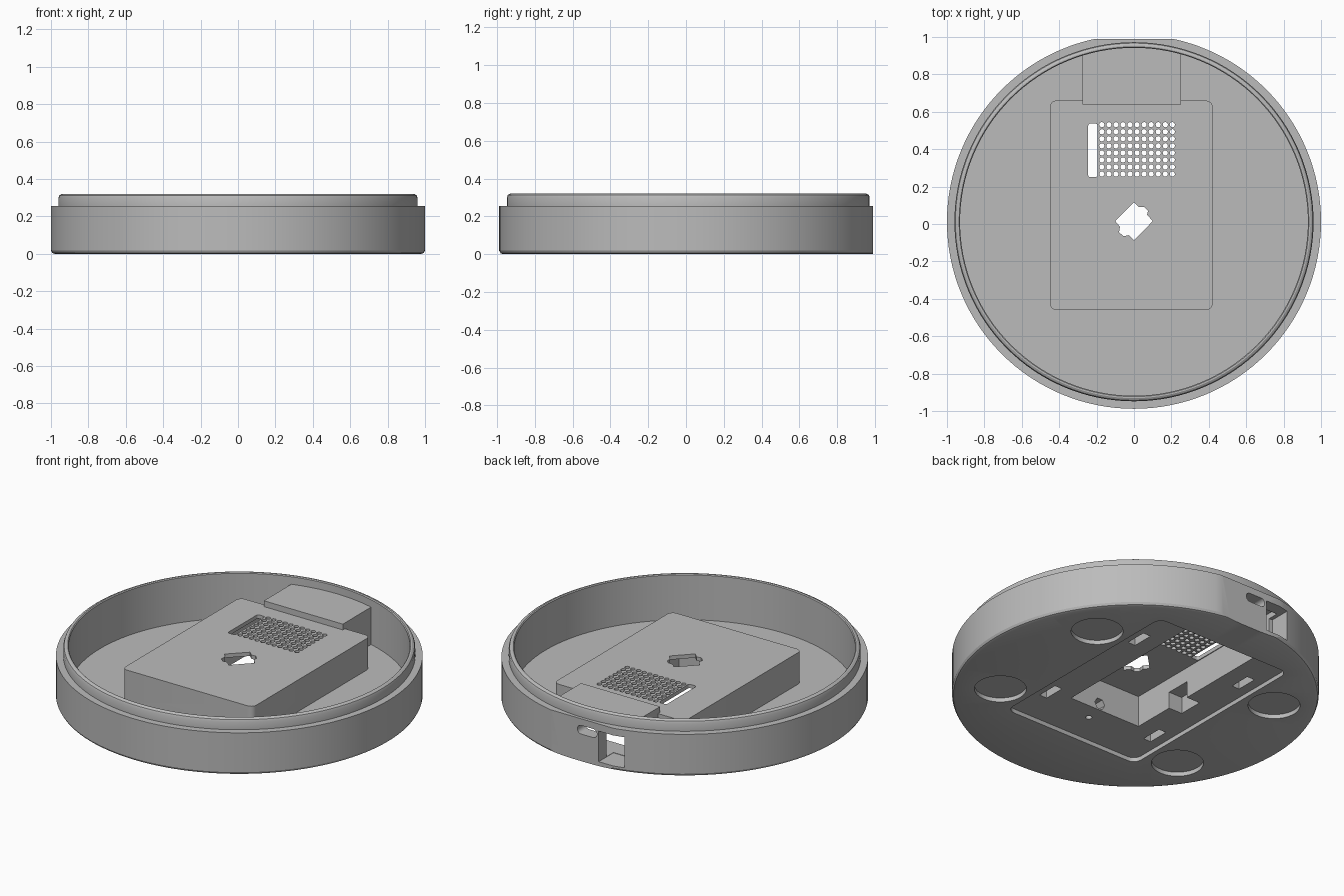
import bpy, bmesh, math
from mathutils import Matrix

if "Cube" in bpy.data.objects:
    bpy.data.objects.remove(bpy.data.objects["Cube"])

CY = 0.012          # y of the round housing's axis
MID = -0.013        # x of the electronics bay

grey = bpy.data.materials.new("matte_grey")
grey.use_nodes = True
grey.diffuse_color = (0.5, 0.5, 0.5, 1)
grey.node_tree.nodes["Principled BSDF"].inputs["Base Color"].default_value = (0.5, 0.5, 0.5, 1)


def finish(name, bm):
    bmesh.ops.recalc_face_normals(bm, faces=bm.faces)
    mesh = bpy.data.meshes.new(name)
    bm.to_mesh(mesh)
    bm.free()
    mesh.materials.append(grey)
    ob = bpy.data.objects.new(name, mesh)
    bpy.context.collection.objects.link(ob)
    return ob


def lathe(name, profile, segments=128):
    bm = bmesh.new()
    rings = []
    for r, z in profile:
        if r == 0:
            rings.append([bm.verts.new((0, CY, z))] * segments)
        else:
            rings.append([bm.verts.new((r * math.cos(a), CY + r * math.sin(a), z))
                          for a in (math.tau * i / segments for i in range(segments))])
    for low, high in zip(rings, rings[1:]):
        for i in range(segments):
            j = (i + 1) % segments
            corners = list(dict.fromkeys((low[i], low[j], high[j], high[i])))
            bm.faces.new(corners)
    return finish(name, bm)


def prisms(name, outlines, z0, z1, matrix=None):
    """Extrude one or more flat outlines from z0 to z1 in a single object."""
    bm = bmesh.new()
    for outline in outlines:
        base = bm.faces.new([bm.verts.new((x, y, z0)) for x, y in outline])
        top = bmesh.ops.extrude_face_region(bm, geom=[base])["geom"]
        moved = [v for v in top if isinstance(v, bmesh.types.BMVert)]
        bmesh.ops.translate(bm, verts=moved, vec=(0, 0, z1 - z0))
    if matrix:
        bm.transform(matrix)
    return finish(name, bm)


def circle(x, y, r, n=16):
    return [(x + r * math.cos(math.tau * i / n), y + r * math.sin(math.tau * i / n))
            for i in range(n)]


def rounded(x0, x1, y0, y1, r, n=5):
    pts = []
    centres = ((x1 - r, y1 - r), (x0 + r, y1 - r), (x0 + r, y0 + r), (x1 - r, y0 + r))
    for q, (cx, cy) in enumerate(centres):
        for i in range(n + 1):
            a = math.pi / 2 * (q + i / n)
            pts.append((cx + r * math.cos(a), cy + r * math.sin(a)))
    return pts


def rect(x0, x1, y0, y1):
    return [(x0, y0), (x1, y0), (x1, y1), (x0, y1)]


# Round tray with a stepped, softened lip
housing = lathe("round_housing", [
    (0, 0), (0.98, 0), (0.993, 0.005), (1, 0.018), (1, 0.255), (0.96, 0.255),
    (0.96, 0.3), (0.955, 0.313), (0.943, 0.32), (0.935, 0.32), (0.93, 0.315),
    (0.93, 0.045), (0, 0.045)])


def combine(tool, operation):
    mod = housing.modifiers.new(tool.name, 'BOOLEAN')
    mod.operation = operation
    mod.solver = 'EXACT'
    mod.object = tool
    bpy.context.view_layer.objects.active = housing
    bpy.ops.object.modifier_apply(modifier=mod.name)
    bpy.data.objects.remove(tool)


def add(*args):
    combine(prisms(*args), 'UNION')


def cut(*args):
    combine(prisms(*args), 'DIFFERENCE')


# Raised bay in the middle and the connector block that meets the wall
add("raised_bay", [rounded(-0.45, 0.42, -0.46, 0.66, 0.035)], 0.02, 0.235)
half = 0.263
arc = math.asin(half / 0.945)
block = [(MID - half, 0.64), (MID + half, 0.64)]
block += [(MID + 0.945 * math.sin(arc * t / 6), CY + 0.945 * math.cos(arc * t / 6))
          for t in range(6, -7, -1)]
add("connector_block", [block], 0.021, 0.27)

# Flat face at the back
cut("back_flat", [rect(-0.5, 0.5, 0.99, 1.2)], -0.1, 0.5)

# Underside: lid recess, foot pads, hollow bay
cut("lid_recess", [rounded(MID - 0.455, MID + 0.455, -0.55, 0.745, 0.05)], -0.1, 0.025)
cut("foot_pads", [circle(MID + sx * 0.63, CY + sy * 0.41, 0.142, 48)
                  for sx in (-1, 1) for sy in (-1, 1)], -0.1, 0.025)
cut("bay_hollow", [rect(-0.25, 0.23, -0.26, 0.74)], -0.1, 0.212)
cut("connector_hollow", [rect(-0.249, 0.229, 0.67, 0.915)], 0.03, 0.246)
cut("side_notch", [rect(-0.34, -0.2, 0, 0.15)], -0.1, 0.125)
cut("clip_slots", [rect(MID + s * 0.37 - 0.025, MID + s * 0.37 + 0.025, y - 0.065, y + 0.065)
                   for s in (-1, 1) for y in (-0.28, 0.47)], -0.1, 0.08)
cut("screw_hole", [circle(0.02, -0.36, 0.018)], -0.1, 0.1)

# Openings through the walls, drawn in x and z
upright = Matrix.Rotation(math.pi / 2, 4, 'X')
cut("front_wall_socket", [circle(0.025, 0.065, 0.035, 6)], 0.2, 0.32, upright)
cut("cable_slot", [rounded(-0.1, 0.03, 0.163, 0.215, 0.025)], -1.1, -0.85, upright)
cut("plug_window", [rect(-0.272, -0.112, 0.028, 0.212)], -1.1, -0.85, upright)

# Top of the bay: vent slot, vent grid, keyed opening
cut("vent_slot", [rounded(-0.245, -0.195, 0.25, 0.537, 0.012)], 0.15, 0.26)
cut("vent_grid", [circle(-0.172 + 0.0377 * i, 0.267 + 0.0377 * j, 0.014, 12)
                  for i in range(11) for j in range(8)], 0.15, 0.26)
cut("keyed_opening", [[
    (0, 0.115), (0.025, 0.09), (0.055, 0.09), (0.075, 0.07), (0.07, 0.05), (0.1, 0.015),
    (0, -0.088), (-0.028, -0.06), (-0.055, -0.065), (-0.08, -0.045), (-0.075, -0.015),
    (-0.1, 0.015)]], 0.15, 0.26)

# Smooth round walls, crisp edges
bpy.ops.object.select_all(action='DESELECT')
housing.select_set(True)
bpy.context.view_layer.objects.active = housing
bpy.ops.object.shade_smooth_by_angle(angle=math.radians(25))
